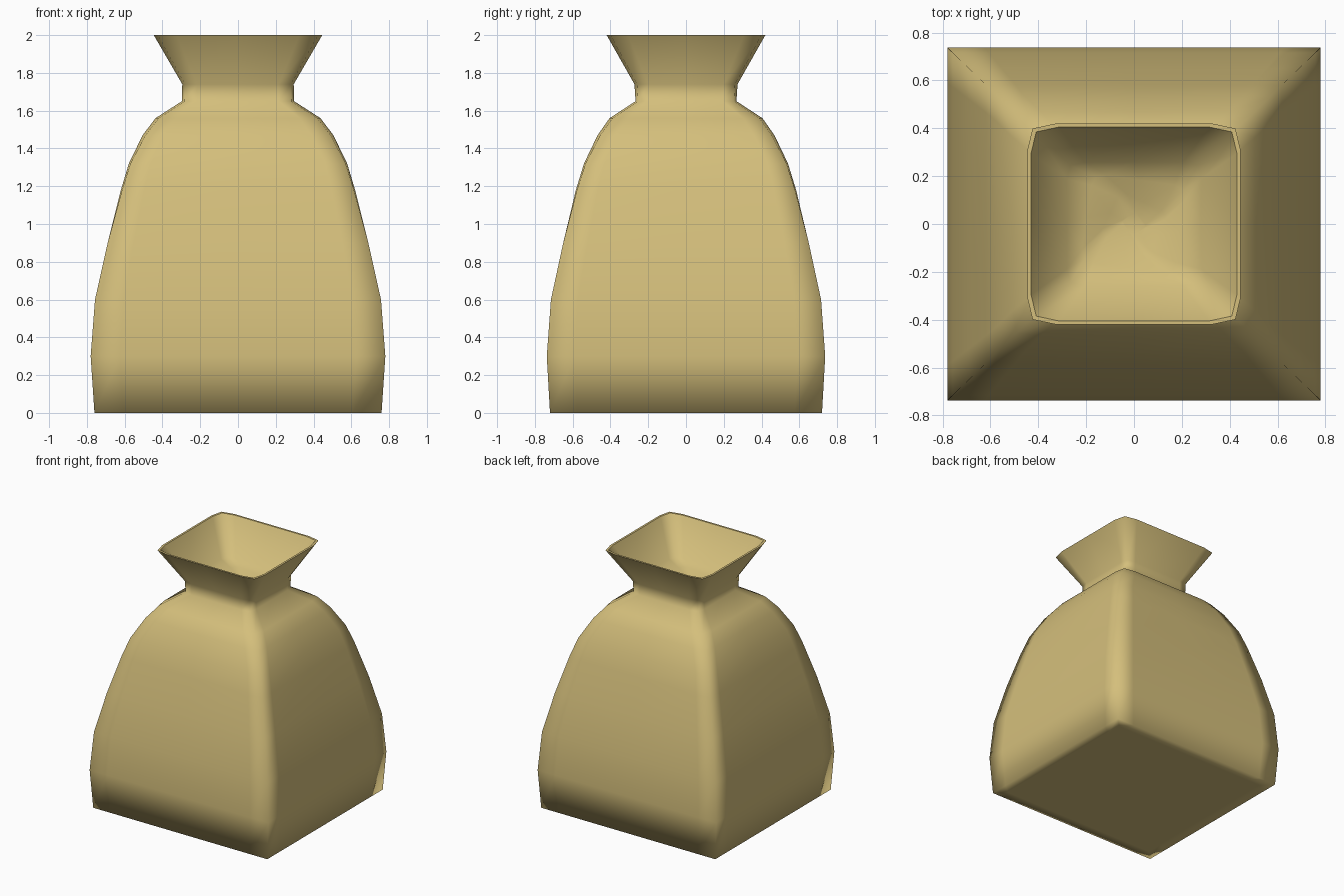
import bpy, bmesh, math

if "Cube" in bpy.data.objects:
    bpy.data.objects.remove(bpy.data.objects["Cube"])

# Rounded-square cross-section: corner factor c, fold position t, twist in degrees
def section(hx, hy, z, c=1.0, t=0.8, twist=0):
    side = [(1, -t), (1, 0), (1, t), (c, c)]
    a = math.radians(twist)
    pts = []
    for k in range(4):
        for u, v in side:
            for _ in range(k):
                u, v = -v, u
            x, y = u * hx, v * hy
            pts.append((x * math.cos(a) - y * math.sin(a),
                        x * math.sin(a) + y * math.cos(a), z))
    return pts

# half width x, half depth y, height, corner factor, fold position, twist
rings = [
    # base and bulging body
    (.68, .64, 0, 1, .8, 0), (.76, .72, 0, 1, .8, 0),
    (.78, .737, .3, 1, .8, 0), (.757, .715, .6, 1, .8, 0),
    (.69, .65, .9, 1, .8, 0), (.62, .583, 1.18, .99, .8, 0),
    (.578, .54, 1.32, .985, .8, 0), (.505, .468, 1.47, .97, .77, 0),
    (.437, .405, 1.56, .96, .75, 0),
    # tied neck and flared mouth
    (.297, .267, 1.65, .95, .73, 0), (.295, .273, 1.74, .95, .73, 0),
    (.446, .42, 2.0, .95, .73, 0),
    # inner lip and twisted throat
    (.43, .405, 2.0, .95, .73, 0), (.28, .258, 1.745, .95, .73, 0),
    (.20, .185, 1.715, .92, .73, -8), (.11, .10, 1.685, .9, .73, -25),
    (.04, .036, 1.66, .9, .73, -55),
]

bm = bmesh.new()
loops = [[bm.verts.new(p) for p in section(*r)] for r in rings]
for a, b in zip(loops, loops[1:]):
    n = len(a)
    for i in range(n):
        j = (i + 1) % n
        bm.faces.new((a[i], a[j], b[j], b[i]))
bm.faces.new(loops[0][::-1])
bm.faces.new(loops[-1])
bmesh.ops.recalc_face_normals(bm, faces=bm.faces)
for f in bm.faces:
    f.smooth = True
# crisp edges around the mouth
for ring in (loops[11], loops[12]):
    for i, v in enumerate(ring):
        bm.edges.get((v, ring[(i + 1) % len(ring)])).smooth = False

mesh = bpy.data.meshes.new("sack")
bm.to_mesh(mesh)
bm.free()
sack = bpy.data.objects.new("sack", mesh)
bpy.context.collection.objects.link(sack)

# Tan cloth
cloth = bpy.data.materials.new("tan_cloth")
cloth.diffuse_color = (.66, .52, .2, 1)
cloth.use_nodes = True
cloth.node_tree.nodes["Principled BSDF"].inputs["Base Color"].default_value = cloth.diffuse_color
mesh.materials.append(cloth)
